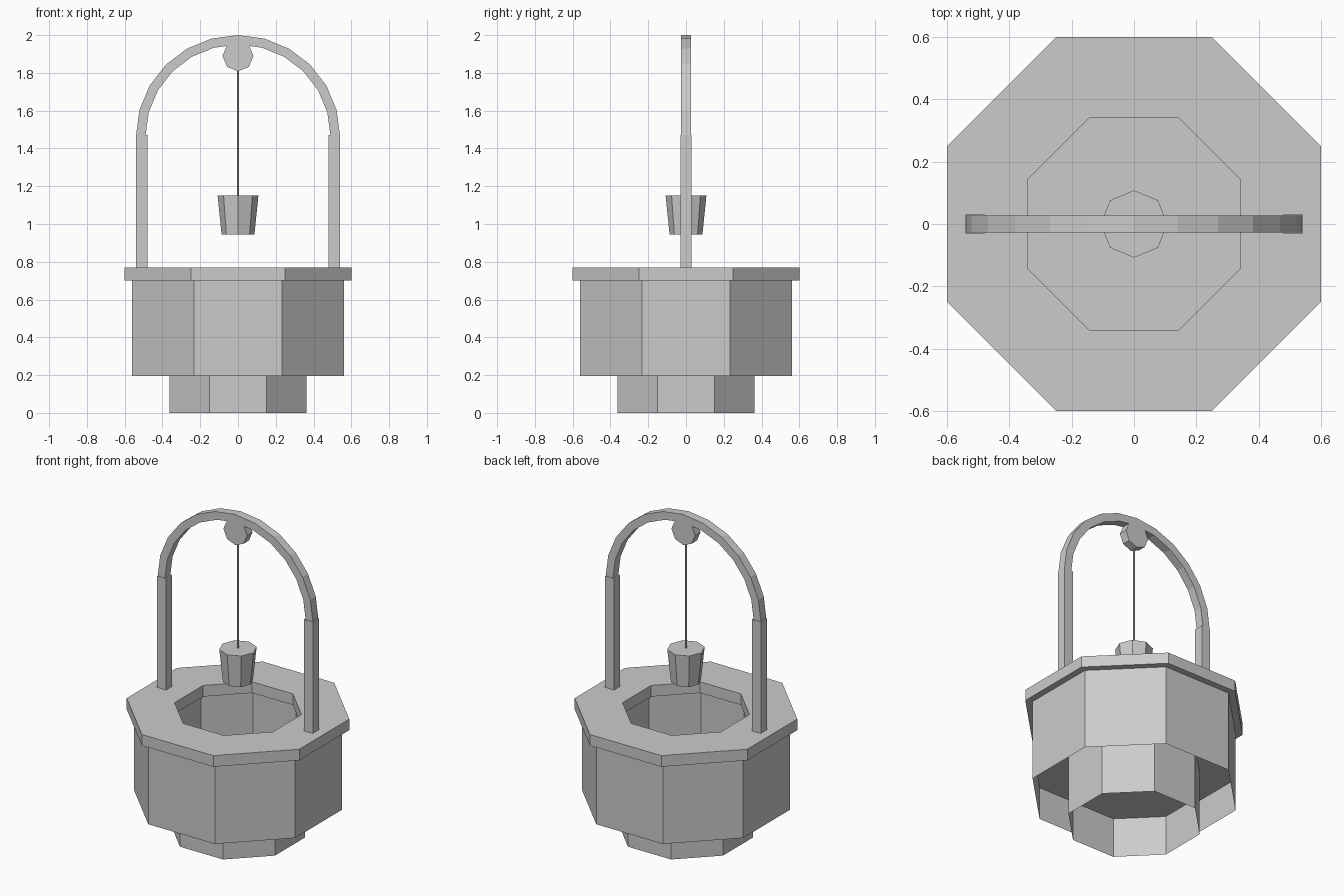
import bpy, bmesh
from math import cos, sin, pi

if "Cube" in bpy.data.objects:
    bpy.data.objects.remove(bpy.data.objects["Cube"])

OCT = 1 / cos(pi / 8)  # apothem -> corner radius


def finish(name, bm):
    bmesh.ops.recalc_face_normals(bm, faces=bm.faces[:])
    me = bpy.data.meshes.new(name)
    bm.to_mesh(me)
    bm.free()
    ob = bpy.data.objects.new(name, me)
    bpy.context.collection.objects.link(ob)
    return ob


def octagon_sweep(name, profile, closed=False):
    """Sweep (apothem, z) points around z with eight flat sides."""
    bm = bmesh.new()
    rings = [[bm.verts.new((a * OCT * cos(pi / 8 + k * pi / 4),
                            a * OCT * sin(pi / 8 + k * pi / 4), z))
              for k in range(8)] for a, z in profile]
    pairs = list(zip(rings, rings[1:]))
    if closed:
        pairs.append((rings[-1], rings[0]))
    for lo, hi in pairs:
        for k in range(8):
            n = (k + 1) % 8
            bm.faces.new((lo[k], lo[n], hi[n], hi[k]))
    return finish(name, bm)


def cylinder(name, r1, r2, z0, z1, sides=8):
    bm = bmesh.new()
    bmesh.ops.create_cone(bm, cap_ends=True, segments=sides,
                          radius1=r1, radius2=r2, depth=z1 - z0)
    bmesh.ops.translate(bm, verts=bm.verts[:], vec=(0, 0, (z0 + z1) / 2))
    return finish(name, bm)


# Stone rim, outer wall (open below) and inner shaft
octagon_sweep("rim", [(0.60, 0.70), (0.60, 0.77), (0.342, 0.77), (0.342, 0.70)], True)
octagon_sweep("outer_wall", [(0.56, 0.195), (0.56, 0.70)])
octagon_sweep("wall_underside", [(0.36, 0.40), (0.56, 0.40)])
octagon_sweep("shaft", [(0.362, 0.0), (0.362, 0.70)])

# Shaft floor
bm = bmesh.new()
bmesh.ops.create_circle(bm, cap_ends=True, segments=8, radius=0.362 * OCT)
for v in bm.verts:
    x, y = v.co.x, v.co.y
    v.co = (x * cos(pi / 8) - y * sin(pi / 8), x * sin(pi / 8) + y * cos(pi / 8), 0.25)
finish("shaft_floor", bm)

# Two square posts
for side, x in (("left", -0.51), ("right", 0.51)):
    bm = bmesh.new()
    bmesh.ops.create_cube(bm, size=1)
    for v in bm.verts:
        v.co = (x + v.co.x * 0.062, v.co.y * 0.06, 1.115 + v.co.z * 0.71)
    finish(side + "_post", bm)

# Arch: rectangular section swept over a half circle
bm = bmesh.new()
sections = []
for i in range(13):
    t = pi * i / 12
    sections.append([bm.verts.new((r * 1.01 * cos(t), y, 1.465 + r * sin(t)))
                     for r, y in ((0.535, -0.027), (0.535, 0.027),
                                  (0.485, 0.027), (0.485, -0.027))])
for a, b in zip(sections, sections[1:]):
    for k in range(4):
        n = (k + 1) % 4
        bm.faces.new((a[k], a[n], b[n], b[k]))
bm.faces.new(sections[0])
bm.faces.new(sections[-1])
finish("arch", bm)

# Pulley under the arch, rope and bucket
pulley = cylinder("pulley", 0.082, 0.082, -0.027, 0.027)
pulley.rotation_euler = (pi / 2, 0, 0)
pulley.location = (0, 0, 1.89)
cylinder("rope", 0.005, 0.005, 1.14, 1.86, 6)
cylinder("bucket", 0.087, 0.108, 0.945, 1.15)
